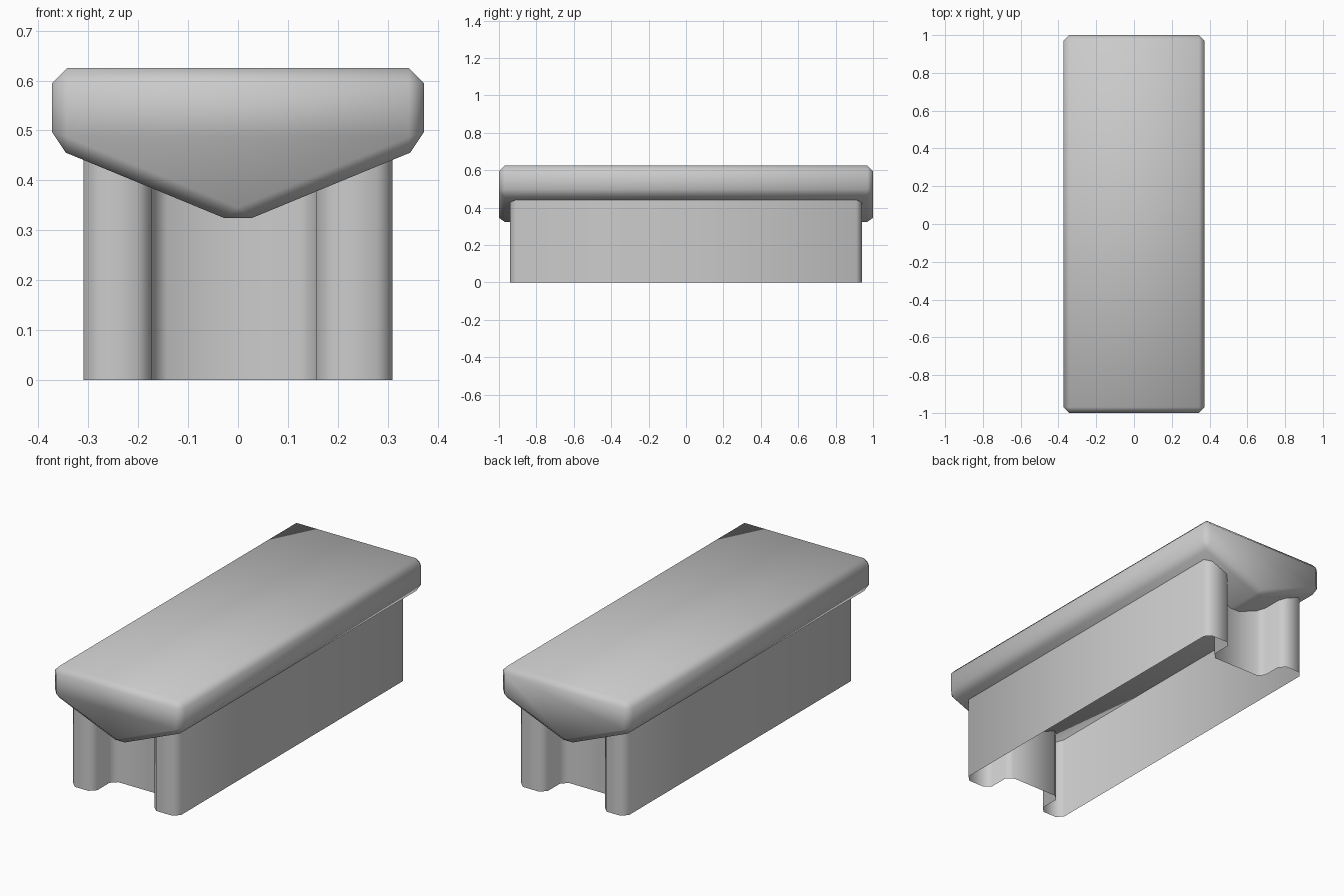
import bpy
import bmesh

cube = bpy.data.objects.get("Cube")
if cube:
    bpy.data.objects.remove(cube, do_unlink=True)

grey = bpy.data.materials.new("plain_grey")
grey.use_nodes = True
colour = (0.6, 0.6, 0.6, 1.0)
grey.diffuse_color = colour
grey.node_tree.nodes["Principled BSDF"].inputs["Base Color"].default_value = colour

BEVEL = 0.03


def finish(name, bm):
    """Turn the bmesh into a fully smooth-shaded grey object."""
    bmesh.ops.recalc_face_normals(bm, faces=bm.faces)
    for face in bm.faces:
        face.smooth = True
    mesh = bpy.data.meshes.new(name)
    bm.to_mesh(mesh)
    bm.free()
    mesh.materials.append(grey)
    obj = bpy.data.objects.new(name, mesh)
    bpy.context.collection.objects.link(obj)
    return obj


def extrude_profile(points, offset, capped):
    """Sweep a closed outline along an offset, with or without end faces."""
    bm = bmesh.new()
    start = [bm.verts.new(p) for p in points]
    end = [bm.verts.new([a + b for a, b in zip(p, offset)]) for p in points]
    count = len(points)
    for i in range(count):
        j = (i + 1) % count
        bm.faces.new((start[i], start[j], end[j], end[i]))
    if capped:
        bm.faces.new(start)
        bm.faces.new(end)
    return bm


# Cap: five-sided section with a shallow keel, all edges chamfered
section = [(-0.373, 0.625), (0.373, 0.625), (0.373, 0.467),
           (0, 0.313), (-0.373, 0.467)]
bm = extrude_profile([(x, -1, z) for x, z in section], (0, 2, 0), True)
bmesh.ops.recalc_face_normals(bm, faces=bm.faces)
bmesh.ops.bevel(bm, geom=list(bm.edges), offset=BEVEL, offset_type='OFFSET',
                segments=1, profile=0.5, affect='EDGES', clamp_overlap=True)
finish("cap", bm)

# Base: open shell with an H-shaped outline and chamfered upright corners
SIDE, END, RECESS = 0.31, 0.94, 0.78
SLOT_LEFT, SLOT_RIGHT = 0.157, -0.172
front = [(-SIDE, -END), (SLOT_RIGHT, -END), (SLOT_RIGHT, -RECESS),
         (SLOT_LEFT, -RECESS), (SLOT_LEFT, -END), (SIDE, -END)]
outline = front + [(x, -y) for x, y in reversed(front)]
bm = extrude_profile([(x, y, 0) for x, y in outline], (0, 0, 0.47), False)
bmesh.ops.recalc_face_normals(bm, faces=bm.faces)
upright = [e for e in bm.edges if abs(e.verts[0].co.z - e.verts[1].co.z) > 0.1]
bmesh.ops.bevel(bm, geom=upright, offset=BEVEL, offset_type='OFFSET',
                segments=1, profile=0.5, affect='EDGES', clamp_overlap=True)
finish("base_shell", bm)
